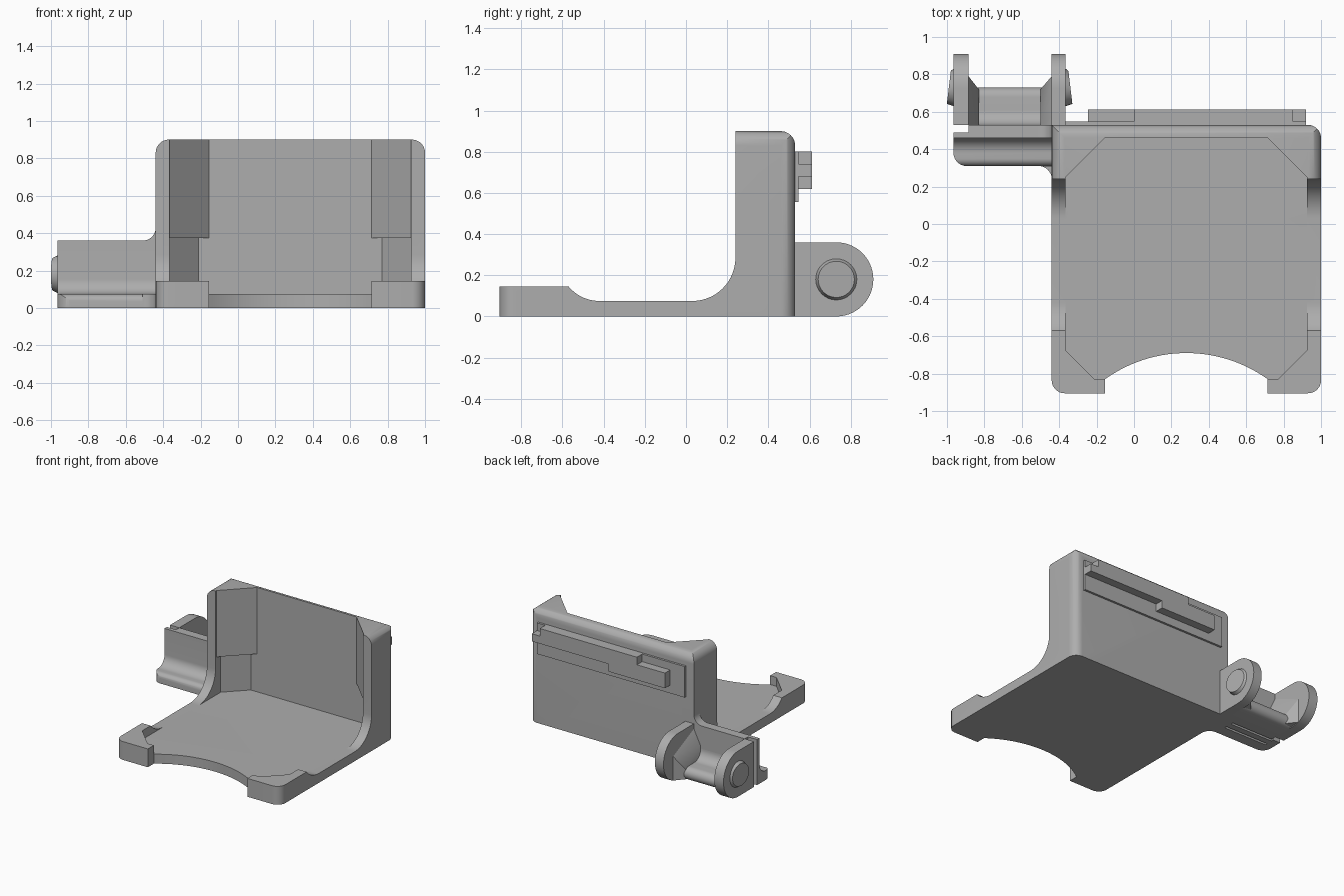
import bpy, bmesh
from math import sin, cos, radians, asin
from mathutils import Vector

if "Cube" in bpy.data.objects:
    bpy.data.objects.remove(bpy.data.objects["Cube"], do_unlink=True)

grey = bpy.data.materials.new("plain grey")
grey.use_nodes = True
grey.diffuse_color = (0.42, 0.42, 0.42, 1)
grey.node_tree.nodes["Principled BSDF"].inputs["Base Color"].default_value = grey.diffuse_color


def make(name, bm):
    bmesh.ops.recalc_face_normals(bm, faces=bm.faces)
    mesh = bpy.data.meshes.new(name)
    bm.to_mesh(mesh)
    bm.free()
    mesh.materials.append(grey)
    ob = bpy.data.objects.new(name, mesh)
    bpy.context.collection.objects.link(ob)
    return ob


def prism(name, pts, axis, lo, hi):
    """Extrude a 2D outline along an axis: x takes (y, z), y takes (x, z), z takes (x, y)."""
    i = "xyz".index(axis)
    bm = bmesh.new()
    verts = []
    for p in pts:
        co = list(p)
        co.insert(i, lo)
        verts.append(bm.verts.new(co))
    face = bm.faces.new(verts)
    out = bmesh.ops.extrude_face_region(bm, geom=[face])
    shift = Vector((0, 0, 0))
    shift[i] = hi - lo
    bmesh.ops.translate(bm, vec=shift, verts=[g for g in out["geom"] if isinstance(g, bmesh.types.BMVert)])
    return make(name, bm)


def box(name, x0, x1, y0, y1, z0, z1):
    return prism(name, [(x0, y0), (x1, y0), (x1, y1), (x0, y1)], "z", z0, z1)


def hull(name, pts):
    bm = bmesh.new()
    for p in pts:
        bm.verts.new(p)
    bmesh.ops.convex_hull(bm, input=bm.verts)
    return make(name, bm)


def arc(cx, cy, r, a0, a1, n=12):
    angles = [radians(a0 + (a1 - a0) * k / n) for k in range(n + 1)]
    return [(cx + r * cos(a), cy + r * sin(a)) for a in angles]


def combine(ob, other, operation):
    """Apply a boolean and throw the helper away."""
    mod = ob.modifiers.new("shape", "BOOLEAN")
    mod.operation = operation
    mod.solver = "EXACT"
    mod.object = other
    bpy.context.view_layer.objects.active = ob
    bpy.ops.object.modifier_apply(modifier=mod.name)
    bpy.data.objects.remove(other, do_unlink=True)


L, R, FRONT, BACK, TOP = -0.44, 1.0, -0.905, 0.53, 0.9
ROUND, FLOOR, RIM = 0.07, 0.075, 0.145
MID = (L + R) / 2

# Cradle: side profile trimmed by rounded plan and front outlines
dip = 0.196
dip_angle = asin(0.15 / dip) * 57.2958
side = [(FRONT, 0), (BACK, 0)]
side += arc(BACK - ROUND, TOP - ROUND, ROUND, 0, 90)
side += [(0.24, TOP)] + arc(0.03, FLOOR + 0.21, 0.21, 0, -90, 20)
side += arc(-0.42, FLOOR + dip, dip, -90, -90 - dip_angle) + [(FRONT, RIM)]
cradle = prism("cradle", side, "x", L, R)

plan = arc(L + ROUND, FRONT + ROUND, ROUND, 180, 270) + arc(R - ROUND, FRONT + ROUND, ROUND, 270, 360)
plan += arc(R - ROUND, BACK - ROUND, ROUND, 0, 90) + [(L, BACK)]
combine(cradle, prism("plan_trim", plan, "z", -0.1, 1), "INTERSECT")
face = [(L, -0.1), (R, -0.1)] + arc(R - ROUND, TOP - ROUND, ROUND, 0, 90)
face += arc(L + ROUND, TOP - ROUND, ROUND, 90, 180)
combine(cradle, prism("front_trim", face, "y", -1, 1), "INTERSECT")


# Pocket, with larger corner chamfers above the ledge
def pocket(back_cut, z0, z1):
    half, y0, y1, front_cut = 0.645, -0.83, 0.46, 0.155
    right = [(half - front_cut, y0), (half, y0 + front_cut), (half, y1 - back_cut), (half - back_cut, y1)]
    pts = right + [(-x, y) for x, y in reversed(right)]
    return prism("pocket", [(MID + x, y) for x, y in pts], "z", z0, z1)


combine(cradle, pocket(0.155, FLOOR, 0.375), "DIFFERENCE")
combine(cradle, pocket(0.21, 0.375, 1), "DIFFERENCE")

# Curved opening in the front edge
bow, reach = 0.746, asin(0.435 / 0.746) * 57.2958
opening = arc(MID, -0.69 - bow, bow, 90 - reach, 90 + reach, 28)
opening += [(MID - 0.435, -1.1), (MID + 0.435, -1.1)]
combine(cradle, prism("opening", opening, "z", -0.1, 1), "DIFFERENCE")

# Side arm: upright wall with a rounded lip at its foot
ARM_L, ARM_TOP = -0.965, 0.36
section = [(0.31, 0), (BACK, 0), (BACK, ARM_TOP), (0.46, ARM_TOP)]
section += arc(0.38, FLOOR + 0.08, 0.08, 0, -90) + arc(0.35, FLOOR - 0.04, 0.04, 90, 180, 8)
arm = prism("side_arm", section, "x", ARM_L, L + 0.03)
arm_plan = arc(ARM_L + ROUND, 0.31 + ROUND, ROUND, 180, 270) + [(0, 0.31), (0, 0.6), (ARM_L, 0.6)]
combine(arm, prism("arm_trim", arm_plan, "z", -0.1, 1), "INTERSECT")
combine(arm, box("gap", -1, -0.885, 0.49, 0.6, -0.1, 1), "DIFFERENCE")
for y in (0.40, 0.47):
    combine(arm, box("slit", -0.9, -0.52, y, y + 0.02, -0.1, 0.03), "DIFFERENCE")

# Fillets where the arm meets the cradle
prism("arm_top_fillet", arc(L - ROUND, ARM_TOP + ROUND, ROUND, -90, 0) + [(L, ARM_TOP)], "y", 0.46, BACK)
prism("arm_lip_fillet", arc(L - ROUND, 0.24, ROUND, 90, 0) + [(L, 0.31)], "z", 0, FLOOR)

# Hinge lugs
PIVOT_Y, PIVOT_Z = 0.73, 0.18
lug = [(BACK, 0)] + arc(PIVOT_Y, PIVOT_Z, 0.18, -90, 90, 28) + [(BACK, ARM_TOP)]
prism("outer_lug", lug, "x", ARM_L, -0.885)
prism("inner_lug", lug, "x", L, -0.365)

# Slanted bosses on the outside of each lug
for name, x, s in (("outer_boss", ARM_L, -1), ("inner_boss", -0.365, 1)):
    base = [(x, y, z) for y, z in arc(PIVOT_Y, PIVOT_Z, 0.1, 0, 360, 32)[:-1]]
    tip = [(x + s * (0.025 - 0.12 * (y - PIVOT_Y)), y, z)
           for y, z in arc(PIVOT_Y, PIVOT_Z, 0.088, 0, 360, 32)[:-1]]
    hull(name, base + tip)

# Trough and gussets between the lugs
trough = [(BACK, 0)] + arc(0.68, 0.05, 0.05, -90, 90) + arc(0.61, 0.18, 0.08, -90, -180)
prism("hinge_trough", trough, "x", -0.885, L)
for name, x0, x1 in (("outer_gusset", -0.885, -0.83), ("inner_gusset", L, -0.5)):
    hull(name, [(x0, BACK, 0), (x0, 0.79, 0.01), (x0, 0.79, 0.2), (x0, BACK, 0.32),
                (x1, BACK, 0), (x1, 0.72, 0.01), (x1, 0.72, 0.09), (x1, BACK, 0.2)])

# Rail on the back: thin plate with three stepped bars
box("rail_plate", -0.37, 0.92, 0.52, 0.547, 0.555, 0.8)
box("rail_upper_bar", 0, 0.85, 0.54, 0.613, 0.74, 0.8)
box("rail_middle_bar", -0.245, 0.92, 0.54, 0.613, 0.68, 0.74)
box("rail_lower_bar", -0.245, 0.25, 0.54, 0.613, 0.62, 0.68)

# Smooth the rounded surfaces and keep the edges sharp
bpy.ops.object.select_all(action="DESELECT")
for ob in bpy.context.scene.objects:
    if ob.type == "MESH":
        ob.select_set(True)
        bpy.context.view_layer.objects.active = ob
bpy.ops.object.shade_smooth_by_angle(angle=radians(30))
